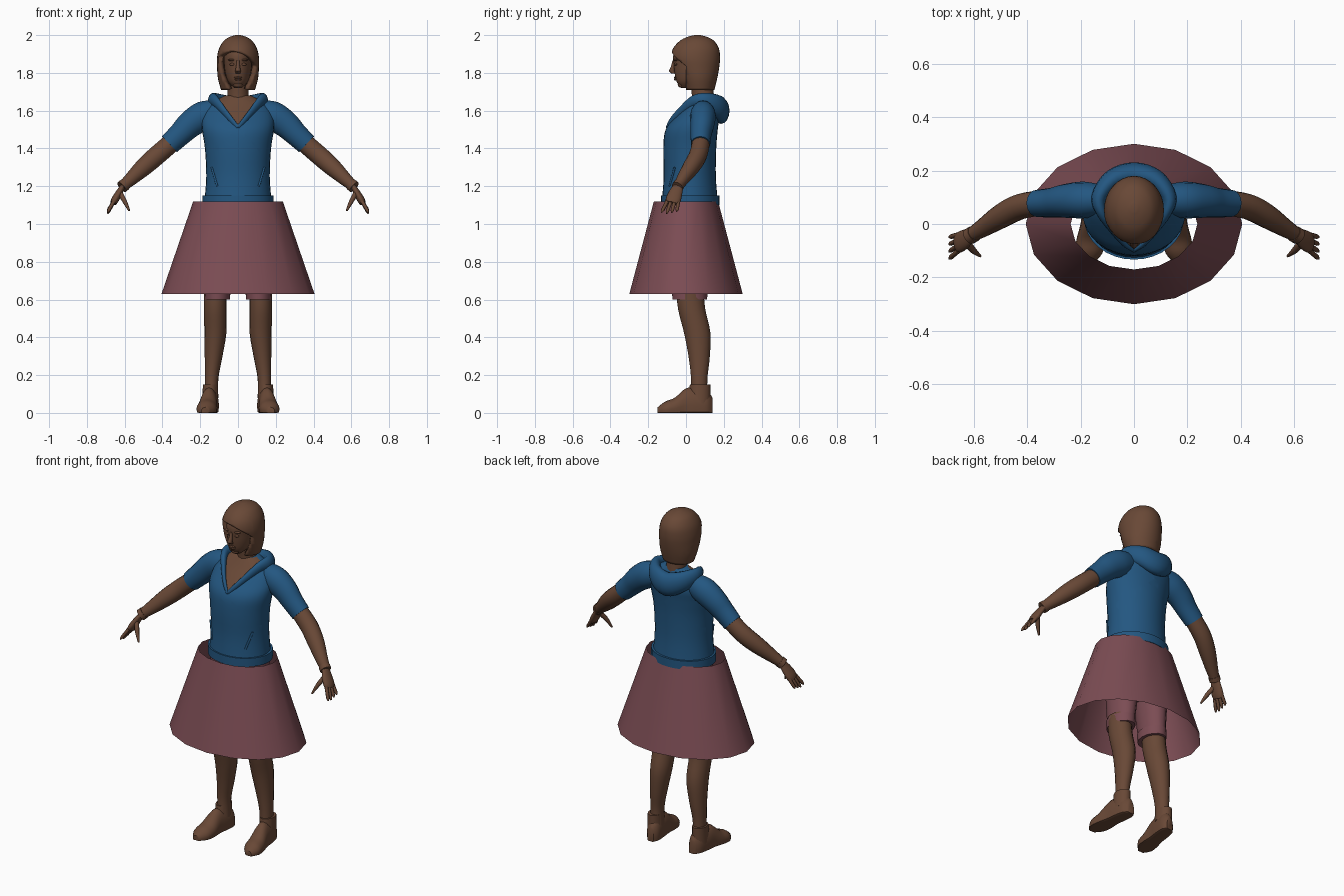
import bpy, bmesh, math
from mathutils import Vector

cube = bpy.data.objects.get("Cube")
if cube:
    bpy.data.objects.remove(cube, do_unlink=True)


def material(name, rgb):
    m = bpy.data.materials.new(name)
    m.use_nodes = True
    m.diffuse_color = (*rgb, 1)
    m.node_tree.nodes["Principled BSDF"].inputs["Base Color"].default_value = (*rgb, 1)
    return m


BROWN = material("warm brown", (.14, .065, .037))
BLUE = material("denim blue", (.017, .095, .22))
PINK = material("dusty pink", (.2, .073, .088))
ACROSS, DEPTH, UP = Vector((1, 0, 0)), Vector((0, 1, 0)), Vector((0, 0, 1))


def finish(name, bm, mat, mirror=False):
    bmesh.ops.recalc_face_normals(bm, faces=bm.faces)
    mesh = bpy.data.meshes.new(name)
    bm.to_mesh(mesh)
    bm.free()
    mesh.materials.append(mat)
    ob = bpy.data.objects.new(name, mesh)
    bpy.context.collection.objects.link(ob)
    bpy.ops.object.select_all(action="DESELECT")
    ob.select_set(True)
    bpy.context.view_layer.objects.active = ob
    bpy.ops.object.shade_smooth_by_angle(angle=math.radians(50))
    if mirror:
        ob.modifiers.new("Mirror", "MIRROR").use_mirror_merge = False
    return ob


def spline(rings, steps):
    """Smooth interpolation through all rings."""
    padded = [rings[0], *rings, rings[-1]]
    out = []
    for i in range(len(rings) - 1):
        for k in range(steps):
            t = k / steps
            out.append([b + (c - a) * t / 2 + (a - 2.5 * b + 2 * c - d / 2) * t ** 2
                        + (3 * b - a - 3 * c + d) / 2 * t ** 3
                        for a, b, c, d in zip(*padded[i:i + 4])])
    return out + [list(rings[-1])]


def loft(name, rings, mat, axis=None, ref=ACROSS, flat=1, sides=16, steps=4,
         caps=(True, True), mirror=False):
    """Skin ellipses (x, y, z, radius along ref, other radius or radius * flat)."""
    pts = spline([r if len(r) == 5 else (*r, r[3] * flat) for r in rings], steps)
    bm = bmesh.new()
    loops = []
    for i, (x, y, z, a, b) in enumerate(pts):
        before, after = pts[max(i - 1, 0)], pts[min(i + 1, len(pts) - 1)]
        along = (axis or Vector(after[:3]) - Vector(before[:3])).normalized()
        u = (ref - along * along.dot(ref)).normalized()
        v = along.cross(u)
        loop = []
        for k in range(sides):
            turn = math.tau * k / sides
            co = Vector((x, y, z)) + u * a * math.cos(turn) + v * b * math.sin(turn)
            co.z = max(co.z, 0)
            loop.append(bm.verts.new(co))
        loops.append(loop)
    for low, high in zip(loops, loops[1:]):
        for k in range(sides):
            j = (k + 1) % sides
            bm.faces.new((low[k], low[j], high[j], high[k]))
    for loop, capped in zip((loops[0], loops[-1]), caps):
        if capped:
            bm.faces.new(loop)
    return finish(name, bm, mat, mirror)


def column(name, rows, mat, **options):
    """Upright centred loft from rows of (z, y, half width, half depth)."""
    return loft(name, [(0, y, z, a, b) for z, y, a, b in rows], mat, axis=UP, **options)


def ball(name, at, size, mat, mirror=False):
    bm = bmesh.new()
    bmesh.ops.create_uvsphere(bm, u_segments=12, v_segments=8, radius=1)
    bmesh.ops.scale(bm, vec=size, verts=bm.verts)
    bmesh.ops.translate(bm, vec=at, verts=bm.verts)
    return finish(name, bm, mat, mirror)


def cut(bm, point, normal):
    bmesh.ops.bisect_plane(bm, geom=bm.verts[:] + bm.edges[:] + bm.faces[:],
                           plane_co=point, plane_no=normal)


# Flared skirt, open at both ends
column("skirt", [(.63, 0, .405, .3), (1.12, 0, .237, .17)], PINK, steps=1, caps=(False, False))

# Shorts under the skirt
column("shorts_hips", [(.82, .02, .16, .11), (.95, .02, .18, .13), (1.1, .02, .17, .13)], PINK)
loft("shorts_legs", [(.11, .02, .61, .06, .09), (.1, .02, .85, .08, .11)], PINK, axis=UP, mirror=True)
loft("shorts_cuffs", [(.11, .02, .6, .068), (.11, .02, .65, .07)], PINK, axis=UP, flat=1.35,
     steps=1, mirror=True)

# Legs
loft("legs", [(.12, .02, .66, .06), (.12, .03, .55, .06), (.12, .06, .42, .058), (.13, .07, .29, .046),
              (.14, .07, .18, .036), (.14, .07, .08, .036)], BROWN, axis=UP, flat=1.2, mirror=True)

# Shoes: rows of (y, half width, height), toes turned out, soles flat on the ground
shoe = [(.14, .02, .08), (.11, .04, .12), (.05, .045, .13), (0, .045, .13),
        (-.06, .053, .08), (-.11, .05, .06), (-.15, .02, .03)]
loft("shoes", [(.155 - y / 8, y, h * .3, w, h * .7) for y, w, h in shoe], BROWN,
     axis=-DEPTH, mirror=True)
loft("shoe_collars", [(.147, .07, .05, .042), (.147, .075, .15, .039)], BROWN, axis=UP,
     flat=1.4, mirror=True)

# Hoodie body with a skin-coloured V neck
body = column("hoodie_body", [
    (1.1, .02, .18, .15), (1.25, .02, .168, .138), (1.4, .02, .175, .14), (1.5, .03, .19, .138),
    (1.57, .06, .188, .115), (1.63, .08, .155, .08), (1.68, .09, .07, .05)], BLUE, sides=32)
body.data.materials.append(BROWN)
v_low, v_slope = 1.515, .89
bm = bmesh.new()
bm.from_mesh(body.data)
for side in (1, -1):
    cut(bm, (0, 0, v_low), (side, 0, -v_slope))
for face in bm.faces:
    c = face.calc_center_median()
    face.material_index = int(c.y < .08 and abs(c.x) < v_slope * (c.z - v_low))
bm.to_mesh(body.data)
bm.free()
column("hoodie_hem", [(1.1, .022, .187, .155), (1.15, .022, .187, .155)], BLUE, sides=32, steps=1)
loft("pocket_edges", [(.14, -.06, 1.3, .006), (.11, -.087, 1.2, .006)], BLUE, sides=8, mirror=True)

# Hood: neckline edge that swells into a folded hood behind
half = [(0, -.1, 1.51, .01), (.035, -.075, 1.55, .015), (.077, -.026, 1.6, .02), (.12, .04, 1.65, .03),
        (.13, .1, 1.65, .045), (.08, .165, 1.625, .06)]
loft("hood", half + [(0, .185, 1.6, .07)] + [(-x, *rest) for x, *rest in reversed(half)],
     BLUE, ref=UP, flat=.65)

# Sleeves, arms and hands
limb = dict(ref=DEPTH, mirror=True)
loft("sleeves", [(.1, .09, 1.6, .05), (.18, .09, 1.575, .068), (.25, .087, 1.53, .064),
                 (.305, .08, 1.477, .056), (.363, .077, 1.422, .051)], BLUE, flat=1.12, **limb)
loft("arms", [(.34, .08, 1.44, .047), (.425, .065, 1.367, .048), (.495, .03, 1.305, .045),
              (.565, -.015, 1.24, .034), (.615, -.045, 1.195, .025)], BROWN, flat=1.06, **limb)
loft("wrist_bands", [(.598, -.036, 1.21, .031), (.615, -.046, 1.195, .031)], BROWN, flat=1.06,
     steps=1, **limb)
loft("palms", [(.61, -.04, 1.2, .027), (.63, -.055, 1.165, .036), (.65, -.067, 1.13, .04),
               (.66, -.073, 1.11, .034)], BROWN, flat=.5, **limb)
for i, finger in enumerate(("index", "middle", "ring", "little")):
    base = Vector((.657, -.1 + .02 * i, 1.12))
    tip = base + Vector((.034, -.03 + .007 * i, -.065 + .006 * abs(i - 1)))
    loft(finger + "_fingers", [(*base, .01), (*base.lerp(tip, .8), .009), (*tip, .004)], BROWN,
         sides=8, steps=1, **limb)
loft("thumbs", [(.625, -.07, 1.165, .014), (.6, -.1, 1.12, .012), (.575, -.12, 1.07, .005)], BROWN,
     sides=8, **limb)

# Neck, head and face
column("neck", [(1.6, .09, .07, .06), (1.67, .09, .056, .058), (1.77, .08, .054, .06)], BROWN)
column("head", [(1.72, .005, .02, .03), (1.75, .022, .05, .07), (1.79, .037, .066, .096),
                (1.84, .048, .074, .113), (1.9, .05, .075, .116), (1.96, .055, .055, .085)],
       BROWN, sides=24)
loft("nose", [(0, -.064, 1.866, .007), (0, -.069, 1.835, .01), (0, -.076, 1.81, .015),
              (0, -.066, 1.798, .012)], BROWN, axis=UP, sides=12, steps=1)
ball("eyes", (.03, -.054, 1.845), (.015, .009, .007), BROWN, True)
ball("eyebrows", (.032, -.055, 1.868), (.022, .011, .006), BROWN, True)
ball("upper_lip", (0, -.057, 1.775), (.022, .008, .005), BROWN)
ball("lower_lip", (0, -.054, 1.765), (.019, .009, .006), BROWN)
ball("chin", (0, -.026, 1.738), (.025, .018, .016), BROWN)

# Bobbed hair with a face opening and a slanted fringe
hair = column("hair", [
    (1.71, .07, .09, .08), (1.77, .065, .106, .1), (1.83, .056, .111, .12), (1.88, .05, .111, .13),
    (1.93, .053, .1, .121), (1.97, .058, .075, .09), (1.99, .06, .045, .053), (2, .06, .012, .015)],
    BROWN, sides=32, caps=(False, True))
fringe, fringe_height = Vector((.25, .7, 1)), 1.86
bm = bmesh.new()
bm.from_mesh(hair.data)
cut(bm, UP * fringe_height, fringe)
cut(bm, (0, 0, 0), DEPTH)
centres = [(face, face.calc_center_median()) for face in bm.faces]
opening = [face for face, c in centres if c.y < 0 and fringe.dot(c) < fringe_height]
bmesh.ops.delete(bm, geom=opening, context="FACES")
bm.to_mesh(hair.data)
bm.free()
thick = hair.modifiers.new("Thickness", "SOLIDIFY")
thick.thickness = .026
thick.offset = -1
